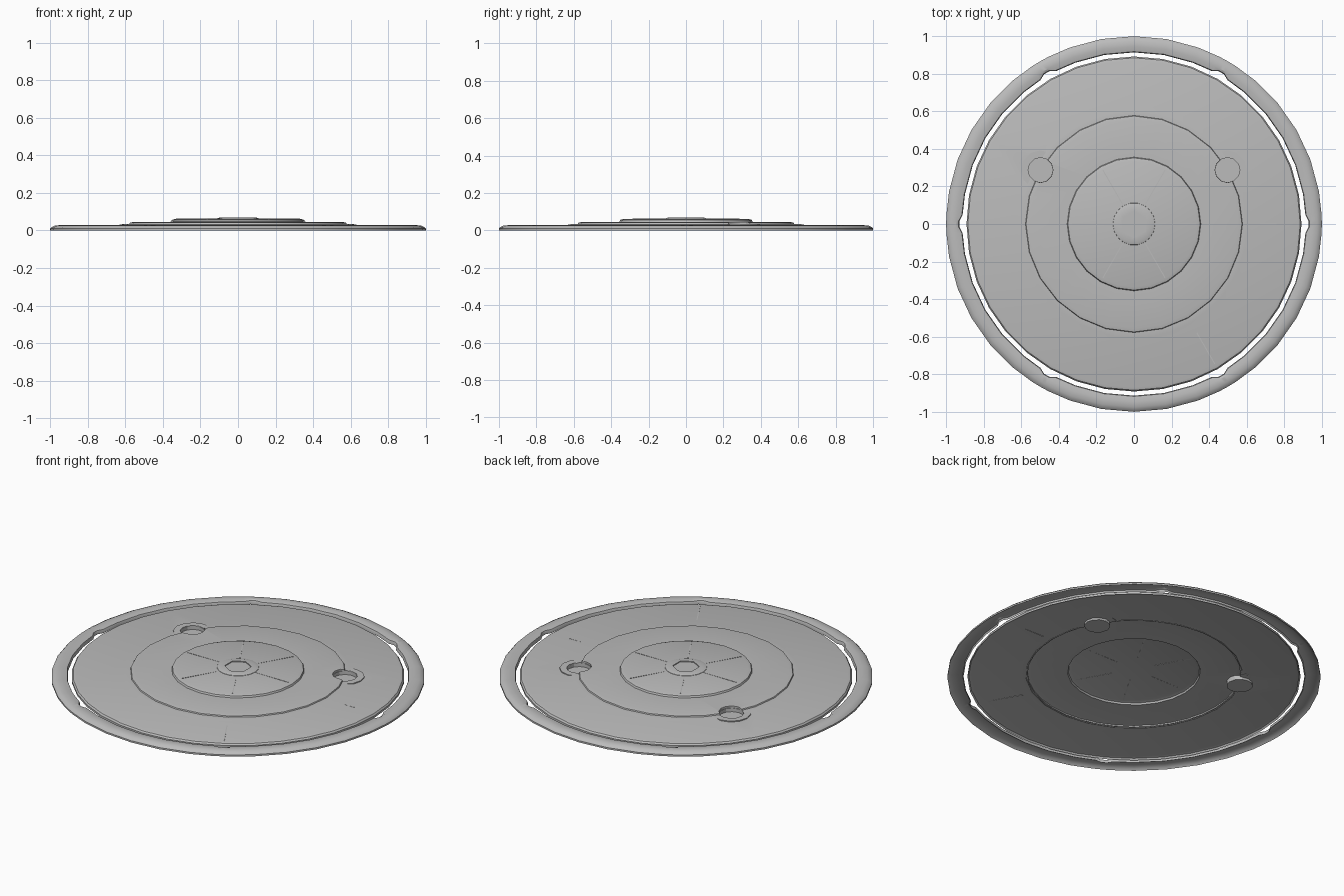
import bpy, bmesh
from math import radians, cos, sin, pi

cube = bpy.data.objects.get("Cube")
if cube:
    bpy.data.objects.remove(cube, do_unlink=True)

metal = bpy.data.materials.new("grey_metal")
metal.use_nodes = True
metal.diffuse_color = (0.5, 0.5, 0.5, 1)
metal.node_tree.nodes["Principled BSDF"].inputs["Base Color"].default_value = (0.5, 0.5, 0.5, 1)


def make(name, bm):
    bmesh.ops.remove_doubles(bm, verts=bm.verts, dist=1e-6)
    bmesh.ops.recalc_face_normals(bm, faces=bm.faces)
    mesh = bpy.data.meshes.new(name)
    bm.to_mesh(mesh)
    bm.free()
    mesh.materials.append(metal)
    ob = bpy.data.objects.new(name, mesh)
    bpy.context.collection.objects.link(ob)
    return ob


def revolve(name, profile, angles, push=lambda r, a: r):
    """Turn a closed (radius, height) profile round the z axis."""
    bm = bmesh.new()
    rings = []
    for a in angles:
        t = radians(a)
        rings.append([bm.verts.new((push(r, a) * cos(t), push(r, a) * sin(t), z)) for r, z in profile])
    n = len(profile)
    for i, ring in enumerate(rings):
        nxt = rings[(i + 1) % len(rings)]
        for j in range(n):
            k = (j + 1) % n
            if profile[j][0] == 0 and profile[k][0] == 0:
                continue
            bm.faces.new((ring[j], nxt[j], nxt[k], ring[k]))
    return make(name, bm)


def sheet(top, thick):
    """Close a top outline with a parallel underside."""
    return top + [(r, z - thick) for r, z in reversed(top)]


def drum(name, x, y, r, z0, z1, sides):
    bm = bmesh.new()
    bmesh.ops.create_cone(bm, cap_ends=True, segments=sides, radius1=r, radius2=r, depth=z1 - z0)
    bmesh.ops.translate(bm, verts=bm.verts, vec=(x, y, (z0 + z1) / 2))
    return make(name, bm)


def cut(ob, cutter):
    mod = ob.modifiers.new("cut", 'BOOLEAN')
    mod.operation = 'DIFFERENCE'
    mod.solver = 'EXACT'
    mod.object = cutter
    bpy.context.view_layer.objects.active = ob
    bpy.ops.object.modifier_apply(modifier=mod.name)


def even(n):
    return [360 * i / n for i in range(n)]


parts = []

# Outer frame with six small notches on its inner edge
notch = [60 * k + d for k in range(6) for d in (-3, -1, 1, 3)]


def notched(r, a):
    off = abs((a + 30) % 60 - 30)
    return r + 0.016 if r < 0.93 and off < 2 else r


frame = sheet([(0.914, 0.012), (0.918, 0.022), (0.945, 0.028), (0.975, 0.026), (0.992, 0.018), (1.0, 0.01)], 0.01)
parts.append(revolve("outer_frame", frame, sorted(set(even(36) + notch)), notched))

# Cover: outer plate, then the raised middle with its two steps
outer = sheet([(0.57, 0.035), (0.605, 0.035), (0.63, 0.03), (0.87, 0.027), (0.885, 0.023), (0.892, 0.014)], 0.012)
outer_plate = revolve("outer_plate", outer, even(36))
middle = sheet([(0, 0.063), (0.335, 0.061), (0.352, 0.056), (0.356, 0.046),
                (0.555, 0.045), (0.575, 0.041), (0.58, 0.031)], 0.011)
middle_plate = revolve("middle_plate", middle, even(24))
parts += [outer_plate, middle_plate]

# Lifting pockets: raised pads, holes and shallow cups beneath
for side, angle in (("left", 30), ("right", 150)):
    x, y = 0.575 * cos(radians(angle)), 0.575 * sin(radians(angle))
    pad = drum(side + "_pocket_pad", x, y, 0.105, 0.02, 0.035, 12)
    hole = drum("hole_cutter", x, y, 0.067, 0.012, 0.2, 12)
    inside = drum("pad_cutter", 0, 0, 0.575, -0.1, 0.2, 24)
    cut(pad, inside)
    for ob in (pad, outer_plate, middle_plate):
        cut(ob, hole)
    cup = revolve(side + "_pocket_cup", [(0, 0.012), (0.066, 0.012), (0.066, 0.033), (0.07, 0.033),
                                         (0.07, 0.006), (0, 0.006)], even(12))
    cup.location = (x, y, 0)
    parts += [pad, cup]
    for helper in (hole, inside):
        bpy.data.objects.remove(helper, do_unlink=True)

# Centre hub with a six-sided socket
hub = revolve("centre_hub", [(0, 0.069), (0.095, 0.069), (0.112, 0.064), (0.116, 0.055), (0, 0.055)], even(18))
socket = drum("socket_cutter", 0, 0, 0.072, 0.0635, 0.2, 6)
cut(hub, socket)
bpy.data.objects.remove(socket, do_unlink=True)
parts.append(hub)


# Fine radial seams
def seam(name, angle, r0, r1, z, thick):
    bm = bmesh.new()
    bmesh.ops.create_cube(bm, size=1)
    for v in bm.verts:
        v.co = ((r0 + r1) / 2 + v.co.x * (r1 - r0), v.co.y * 0.005, z + v.co.z * thick)
    ob = make(name, bm)
    ob.rotation_euler.z = radians(angle)


for k in range(6):
    seam("inner_seam", 60 * k, 0.12, 0.33, 0.0565, 0.013)
for angle, end in ((0, 0.76), (300, 0.86)):
    seam("outer_seam", angle, 0.635, end, 0.0225, 0.014)

# Smooth the rounded edges and keep the steps crisp
bpy.ops.object.select_all(action='DESELECT')
for ob in parts:
    ob.select_set(True)
bpy.context.view_layer.objects.active = parts[0]
bpy.ops.object.shade_smooth_by_angle(angle=radians(30))

# Rest the lowest part on the ground
bpy.context.view_layer.update()
low = min((ob.matrix_world @ v.co).z for ob in parts for v in ob.data.vertices)
for ob in bpy.context.scene.objects:
    if ob.type == 'MESH':
        ob.location.z -= low
